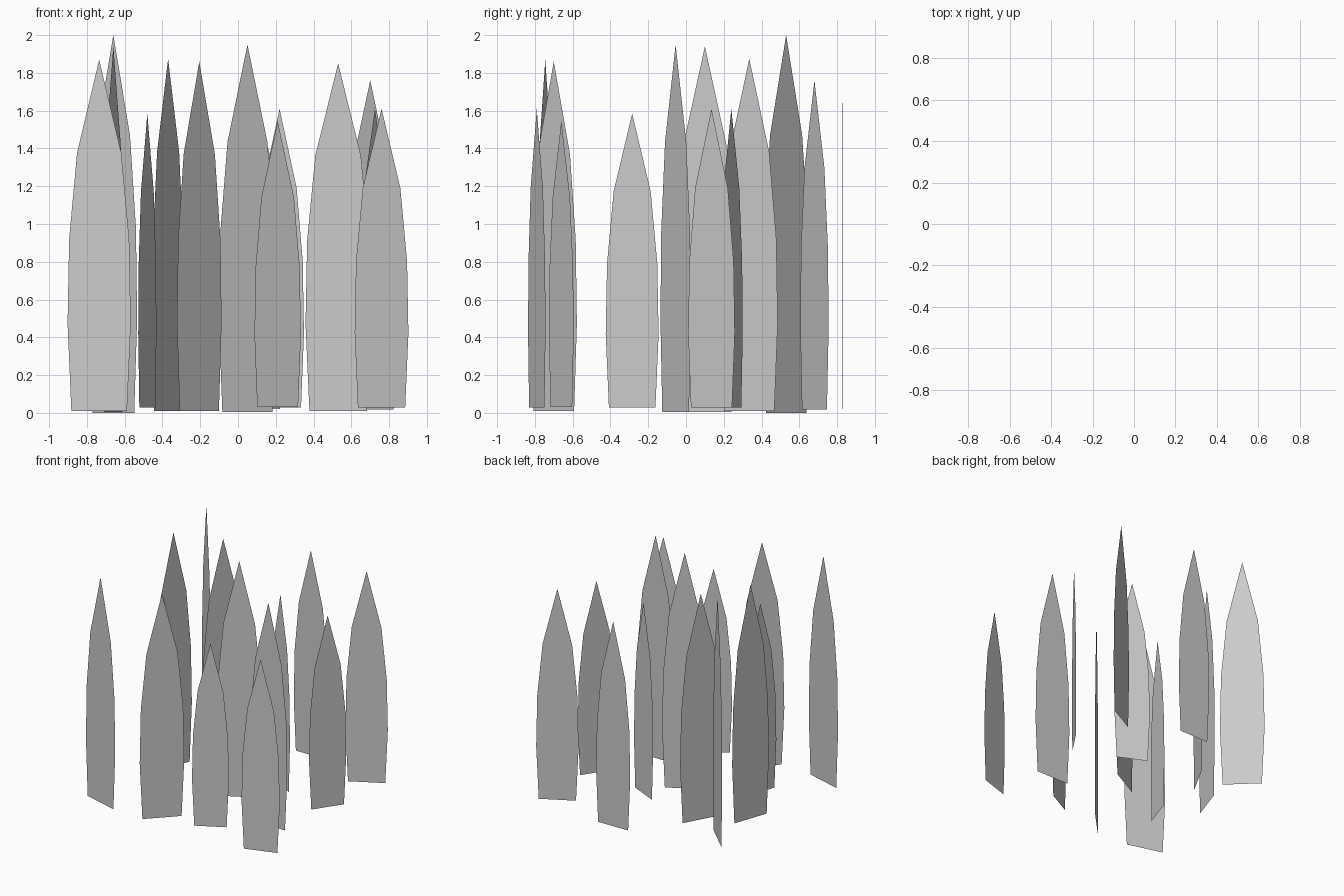
import bpy
from math import cos, sin, radians

# Half outline of a blade: (fraction of half width, fraction of height)
PROFILE = [(0.88, 0.0), (1.0, 0.25), (0.95, 0.49), (0.70, 0.735)]

# Each blade: x, y, tip height, width, turn about z in degrees
BLADES = [
    (-0.735, -0.745, 1.87, 0.348, -16),
    (-0.66, 0.53, 2.00, 0.350, -44),
    (-0.66, 0.10, 1.94, 0.340, 71),
    (-0.48, -0.285, 1.585, 0.296, 71),
    (-0.37, 0.335, 1.875, 0.345, 61),
    (-0.205, -0.70, 1.86, 0.340, 46),
    (0.05, -0.055, 1.95, 0.342, 28),
    (0.22, 0.24, 1.61, 0.285, -25),
    (0.21, -0.66, 1.545, 0.278, 28),
    (0.53, -0.36, 1.85, 0.345, 0),
    (0.70, 0.68, 1.76, 0.320, 28),
    (0.76, -0.79, 1.61, 0.299, 18),
    (0.725, 0.135, 1.61, 0.298, 56),
    (0.085, 0.83, 1.71, 0.310, 0.5),
]


def blade(name, x, y, tip, width, turn):
    """Flat upright grass card: stacked quads closed by a triangular tip."""
    base = (2.0 - tip) * 0.07
    c, s = cos(radians(turn)), sin(radians(turn))
    verts = []
    for w, h in PROFILE:
        z = base + h * (tip - base)
        for side in (-1, 1):
            u = side * w * width / 2
            verts.append((x + u * c, y + u * s, z))
    verts.append((x, y, tip))
    n = len(PROFILE)
    faces = [(2 * i, 2 * i + 1, 2 * i + 3, 2 * i + 2) for i in range(n - 1)]
    faces.append((2 * n - 2, 2 * n - 1, 2 * n))
    mesh = bpy.data.meshes.new(name)
    mesh.from_pydata(verts, [], faces)
    obj = bpy.data.objects.new(name, mesh)
    bpy.context.collection.objects.link(obj)


# Clump of grass blades
for i, params in enumerate(BLADES, 1):
    blade(f"grass_blade_{i:02d}", *params)
